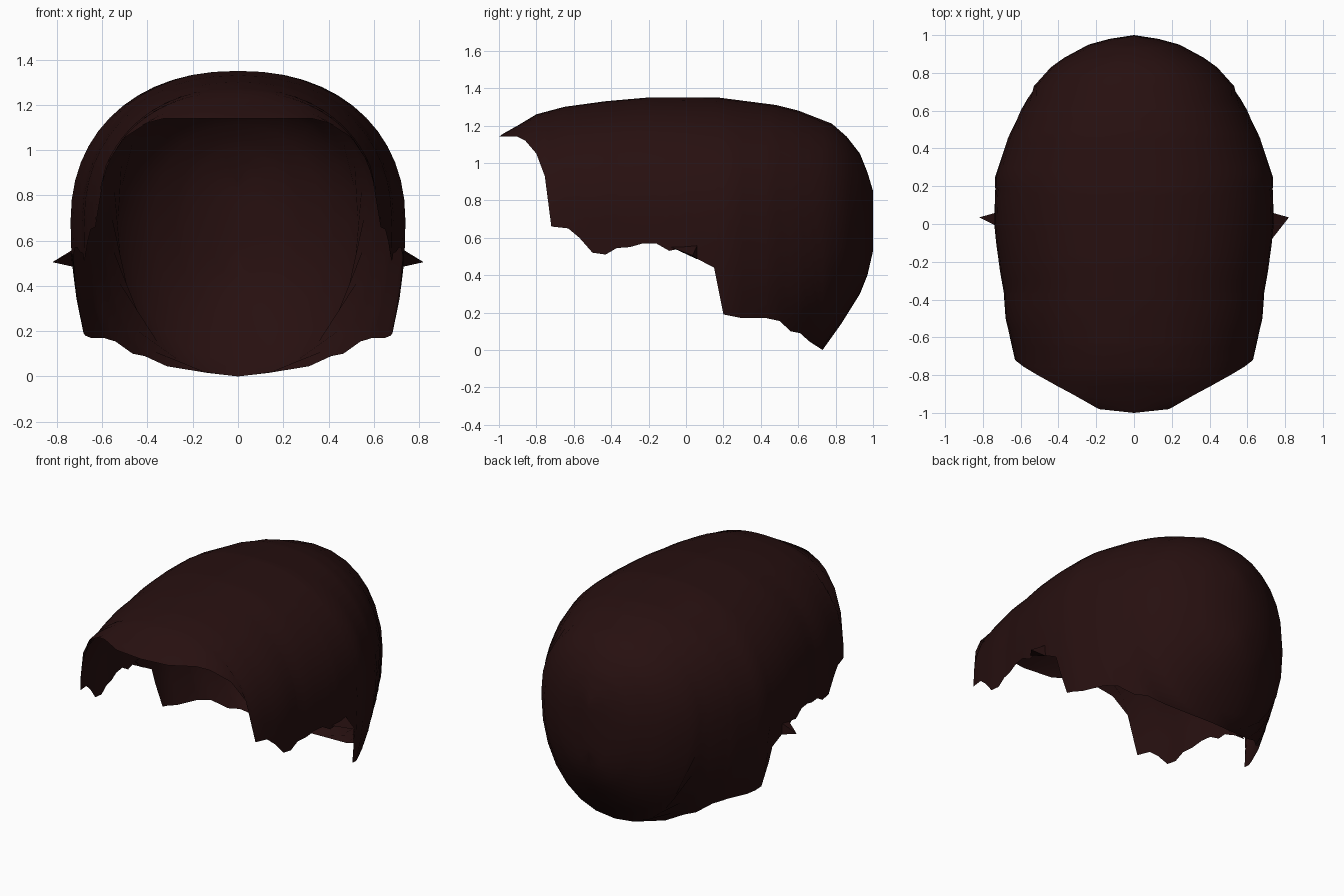
import bpy
import bmesh
import math

default_cube = bpy.data.objects.get("Cube")
if default_cube:
    bpy.data.objects.remove(default_cube, do_unlink=True)

# Single dark brown hair colour
hair_brown = bpy.data.materials.new("dark_brown_hair")
hair_brown.use_nodes = True
colour = (0.02, 0.005, 0.005, 1)
hair_brown.diffuse_color = colour
shader = hair_brown.node_tree.nodes["Principled BSDF"]
shader.inputs["Base Color"].default_value = colour
shader.inputs["Roughness"].default_value = 0.8

# Profiles along the length of the head: (y, value)
crown = [(-1, 1.14), (-.98, 1.155), (-.9, 1.2), (-.8, 1.26), (-.65, 1.3), (-.43, 1.33),
         (-.2, 1.35), (.17, 1.35), (.48, 1.31), (.6, 1.28), (.78, 1.21), (.86, 1.14),
         (.93, 1.05), (.97, .95), (1, .85)]
half_width = [(-1, .63), (-.72, .63), (-.5, .68), (-.36, .69), (-.25, .71), (-.1, .73),
              (0, .74), (.25, .735), (.45, .67), (.6, .6), (.73, .53), (.83, .44),
              (.88, .37), (.95, .24), (.98, .13), (1, 0)]
underside = [(-1, -.5), (.2, -.47), (.43, -.27), (.6, -.1), (.73, 0), (.83, .14),
             (.93, .3), (.97, .4), (1, .53)]
# Ragged lower edge: fringe, sideburn, ear gap and nape
hem = [(-1, 1.14), (-.9, 1.14), (-.86, 1.12), (-.8, 1.05), (-.755, .93), (-.72, .66),
       (-.63, .65), (-.57, .6), (-.5, .52), (-.43, .51), (-.37, .545), (-.3, .55),
       (-.23, .57), (-.16, .57), (-.09, .53), (-.04, .54), (.15, .44), (.2, .19),
       (.3, .17), (.43, .17), (.5, .155), (.56, .1), (.61, .09), (.66, .045), (.73, 0)]

MIDDLE = .68
POWER = 2.2
STEPS = 14


def sample(profile, y):
    """Read a profile at y by straight interpolation."""
    for (y0, v0), (y1, v1) in zip(profile, profile[1:]):
        if y <= y1:
            return v0 + (v1 - v0) * (y - y0) / (y1 - y0)
    return profile[-1][1]


def rounded(value):
    return math.copysign(abs(value) ** (2 / POWER), value)


def section(y):
    """Half arch from the crown down to the hem."""
    top, width, low = (sample(p, y) for p in (crown, half_width, underside))
    if y >= hem[-1][0]:
        end = math.pi
    else:
        edge = sample(hem, y) - MIDDLE
        ratio = edge / (top - MIDDLE if edge > 0 else MIDDLE - low)
        ratio = max(-1, min(1, ratio))
        end = math.acos(math.copysign(abs(ratio) ** (POWER / 2), ratio))
    points = []
    for i in range(STEPS + 1):
        angle = end * i / STEPS
        rise = rounded(math.cos(angle))
        reach = top - MIDDLE if rise > 0 else MIDDLE - low
        points.append((width * rounded(max(0, math.sin(angle))), y, MIDDLE + reach * rise))
    return points


def make_object(name, bm):
    bmesh.ops.remove_doubles(bm, verts=bm.verts, dist=.0005)
    bmesh.ops.recalc_face_normals(bm, faces=bm.faces)
    mesh = bpy.data.meshes.new(name)
    bm.to_mesh(mesh)
    bm.free()
    mesh.materials.append(hair_brown)
    obj = bpy.data.objects.new(name, mesh)
    bpy.context.collection.objects.link(obj)
    return obj


# Hair shell: half arches joined along y and mirrored
stations = sorted({y for p in (crown, half_width, underside, hem) for y, v in p})
bm = bmesh.new()
for side in (1, -1):
    rows = [[bm.verts.new((side * x, y, z)) for x, y, z in section(y)] for y in stations]
    for a, b in zip(rows, rows[1:]):
        for i in range(STEPS):
            bm.faces.new((a[i], a[i + 1], b[i + 1], b[i]))
hair_shell = make_object("hair_shell", bm)
# Point the surface outward
if sum(p.normal.z for p in hair_shell.data.polygons if p.center.z > 1.2) < 0:
    hair_shell.data.flip_normals()
bpy.context.view_layer.objects.active = hair_shell
hair_shell.select_set(True)
bpy.ops.object.shade_smooth_by_angle(angle=math.radians(50))

# Small pointed tufts over the ears
for name, side, front in (("left_tuft", 1, -.08), ("right_tuft", -1, -.01)):
    bm = bmesh.new()
    base = [bm.verts.new((side * .73, y, z)) for y, z in ((front, .55), (.06, .56), (.06, .485))]
    tip = bm.verts.new((side * .82, .035, .505))
    for i in range(3):
        bm.faces.new((base[i], base[(i + 1) % 3], tip))
    bm.faces.new(base)
    make_object(name, bm)
